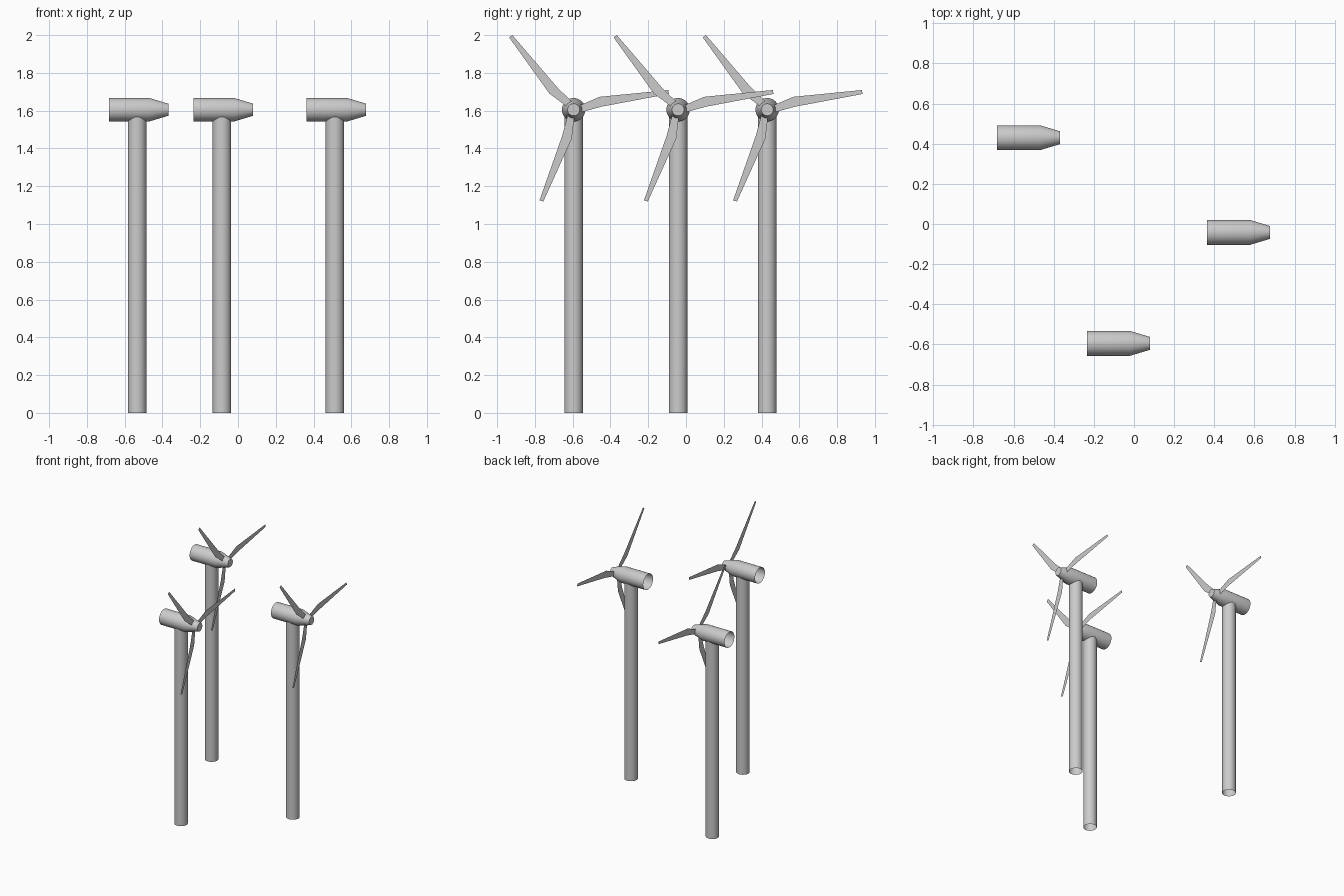
import bpy, bmesh
from math import cos, sin, pi, radians
from mathutils import Matrix, Vector

if "Cube" in bpy.data.objects:
    bpy.data.objects.remove(bpy.data.objects["Cube"])

SEGS = 32
HUB_Z = 1.605
BLADE_X = 0.122
SITES = [(-0.534, 0.43), (-0.085, -0.595), (0.513, -0.042)]
# half blade outline: (distance from hub, sideways offset)
BLADE = [(0.042, -0.02), (0.148, -0.011), (0.512, -0.010),
         (0.512, 0.011), (0.148, 0.042), (0.042, 0.018)]


def finish(bm, name, loc, smooth=True):
    mesh = bpy.data.meshes.new(name)
    bm.to_mesh(mesh)
    bm.free()
    obj = bpy.data.objects.new(name, mesh)
    bpy.context.collection.objects.link(obj)
    obj.location = loc
    if smooth:
        bpy.ops.object.select_all(action='DESELECT')
        obj.select_set(True)
        bpy.context.view_layer.objects.active = obj
        bpy.ops.object.shade_smooth_by_angle(angle=radians(20))
    return obj


def tube(profile, cap_end=False):
    """Round shell along +z through (z, radius) pairs, open at the start."""
    bm = bmesh.new()
    rings = [[bm.verts.new((r * cos(2 * pi * i / SEGS), r * sin(2 * pi * i / SEGS), z))
              for i in range(SEGS)] for z, r in profile]
    for a, b in zip(rings, rings[1:]):
        for i in range(SEGS):
            j = (i + 1) % SEGS
            bm.faces.new((a[i], a[j], b[j], b[i]))
    if cap_end:
        bm.faces.new(rings[-1])
    return bm


for n, (x, y) in enumerate(SITES, 1):
    # tower, open underneath, ending inside the nacelle
    finish(tube([(0, 0.049), (1.58, 0.049)]), f"tower_{n}", (x, y, 0))

    # nacelle with tapered nose, open at the rear
    bm = tube([(-0.15, 0.062), (0.065, 0.062), (0.165, 0.032)], cap_end=True)
    bm.transform(Matrix.Rotation(pi / 2, 4, 'Y'))
    finish(bm, f"nacelle_{n}", (x, y, HUB_Z))

    # three flat blades in one plane
    bm = bmesh.new()
    for k in range(3):
        rot = Matrix.Rotation(radians(10.5 + 120 * k), 3, 'X')
        v = [bm.verts.new(rot @ Vector((0, u, w))) for u, w in BLADE]
        bm.faces.new((v[0], v[1], v[4], v[5]))
        bm.faces.new((v[1], v[2], v[3], v[4]))
    finish(bm, f"rotor_blades_{n}", (x + BLADE_X, y, HUB_Z), smooth=False)
